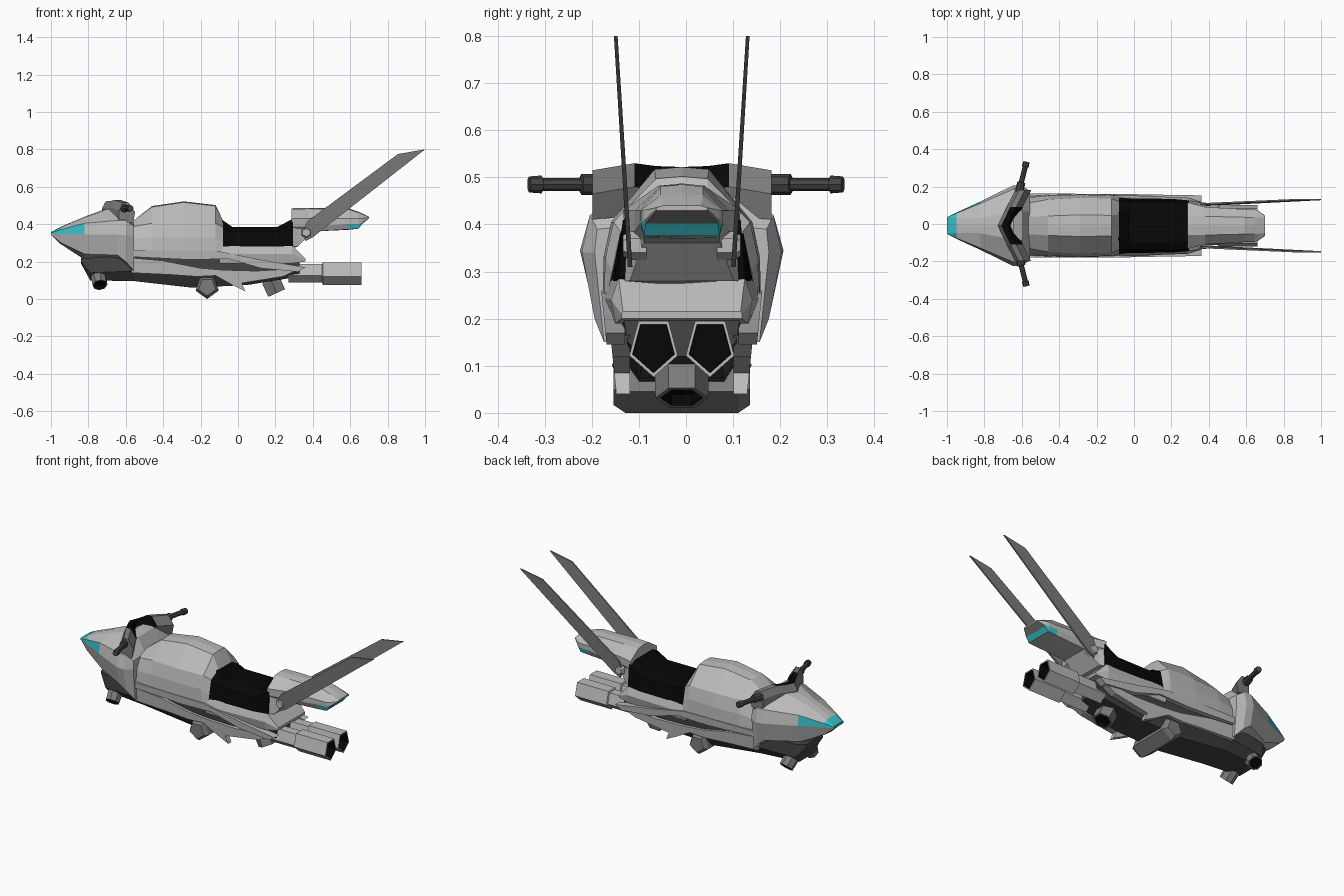
import bpy, bmesh, math
from mathutils import Vector

CY = -0.009  # body centre line


def mat(name, c):
    m = bpy.data.materials.new(name)
    m.diffuse_color = (*c, 1)
    return m


LIGHT = mat("light_grey", (.5, .5, .5))
MID = mat("mid_grey", (.2, .2, .2))
DARK = mat("dark_grey", (.06, .06, .06))
BLACK = mat("black", (.002, .002, .002))
CYAN = mat("cyan", (.04, .5, .56))


def skin(name, rings, mats, pick=lambda i, j: 0):
    """Join rings of points with flat quads and cap both ends (i = -1 / -2)."""
    bm = bmesh.new()
    vs = [[bm.verts.new(p) for p in r] for r in rings]
    n = len(rings[0])
    for i in range(len(vs) - 1):
        for j in range(n):
            k = (j + 1) % n
            f = bm.faces.new((vs[i][j], vs[i][k], vs[i + 1][k], vs[i + 1][j]))
            f.material_index = pick(i, j)
    bm.faces.new(vs[0]).material_index = pick(-1, 0)
    bm.faces.new(vs[-1]).material_index = pick(-2, 0)
    bmesh.ops.recalc_face_normals(bm, faces=bm.faces)
    me = bpy.data.meshes.new(name)
    bm.to_mesh(me)
    bm.free()
    for m in mats:
        me.materials.append(m)
    ob = bpy.data.objects.new(name, me)
    bpy.context.collection.objects.link(ob)
    return ob


def loft(name, sections, mats, pick=lambda i, b: 0):
    """Mirrored loft along x; each section is x and half outline (y, z) from top centre to bottom centre."""
    rings = []
    for x, half in sections:
        full = half + [(-y, z) for y, z in half[-2:0:-1]]
        rings.append([(x, CY + y, z) for y, z in full])
    n = len(rings[0])
    return skin(name, rings, mats, lambda i, j: pick(i, min(j, n - 1 - j)))


def turned(name, p0, p1, prof, n, mats, a0=0, squash=1, hollow=False):
    """n-sided part along p0-p1 with (distance fraction, radius) profile."""
    p0, p1 = Vector(p0), Vector(p1)
    d = (p1 - p0).normalized()
    up = Vector((0, 0, 1)) if abs(d.z) < .97 else Vector((1, 0, 0))
    up = (up - d * up.dot(d)).normalized()
    side = d.cross(up)
    rings = [[p0.lerp(p1, t) + r * (up * math.cos(a0 + math.tau * k / n)
              + side * squash * math.sin(a0 + math.tau * k / n)) for k in range(n)]
             for t, r in prof]
    last = len(prof) - 2
    return skin(name, rings, mats, lambda i, j: 1 if hollow and (i == -2 or i == last) else 0)


def plate(name, outline, y0, y1, mats):
    """Side panel from an (x, z) outline; y0 and y1 give y for a height z."""
    return skin(name, [[(x, f(z), z) for x, z in outline] for f in (y0, y1)], mats)


# Nose cowling with cyan light band
loft("nose_cowling", [
    (-1.0, [(0, .358), (.042, .358), (.045, .353), (.045, .347), (.04, .343), (0, .343)]),
    (-.95, [(0, .385), (.04, .383), (.066, .37), (.07, .348), (.058, .302), (0, .295)]),
    (-.82, [(0, .44), (.04, .435), (.12, .405), (.13, .345), (.10, .24), (0, .21)]),
    (-.645, [(0, .505), (.075, .50), (.195, .42), (.216, .345), (.19, .235), (0, .195)]),
    (-.60, [(0, .48), (.075, .48), (.195, .42), (.212, .34), (.185, .2), (0, .16)]),
    (-.555, [(0, .40), (.075, .40), (.18, .39), (.185, .34), (.165, .15), (0, .15)]),
], [LIGHT, CYAN], lambda i, b: 1 if i == -1 or (i == 0 and b < 3) or (i == 1 and b == 2) else 0)

# Dashboard chevron
dash = []
for y, xf, zt, zb in [(-.19, -.635, .515, .41), (-.1, -.68, .53, .42), (-.055, -.702, .524, .43), (0, -.728, .522, .43),
                      (.055, -.702, .524, .43), (.1, -.68, .53, .42), (.19, -.635, .515, .41)]:
    xb = xf + .085
    dash.append([(xf, CY + y, zt - .04), (xf + .02, CY + y, zt), (xb - .035, CY + y, zt),
                 (xb, CY + y, zt - .05), (xb - .01, CY + y, zb), (xf, CY + y, zb)])
skin("dashboard", dash, [MID, BLACK], lambda i, j: 1 if i in (1, 2, 3, 4) and j in (1, 2) else 0)

# Handlebar grips and front steering nozzles
for s, tag in ((-1, "right"), (1, "left")):
    turned("handlebar_" + tag, (-.615, s * .17, .485), (-.575, s * .333, .485),
           [(0, .022), (.32, .022), (.33, .014), (.83, .014), (.84, .019), (1, .017)], 8, [DARK])
    turned("front_nozzle_" + tag, (-.75, CY + s * .05, .15), (-.738, CY + s * .12, .075),
           [(0, .032), (.3, .032), (.35, .043), (1, .04), (1, .033), (.8, .03)], 8,
           [MID, BLACK], hollow=True)

# Tank
loft("tank", [
    (-.57, [(0, .41), (.045, .41), (.12, .385), (.15, .32), (.16, .24), (0, .22)]),
    (-.46, [(0, .497), (.052, .492), (.14, .405), (.16, .33), (.166, .24), (0, .22)]),
    (-.29, [(0, .522), (.058, .517), (.15, .405), (.166, .33), (.168, .24), (0, .22)]),
    (-.12, [(0, .502), (.055, .497), (.145, .405), (.162, .33), (.166, .24), (0, .2)]),
    (-.08, [(0, .42), (.06, .42), (.13, .385), (.148, .3), (.16, .24), (0, .2)]),
], [LIGHT])

# Seat
loft("seat", [
    (-.095, [(0, .43), (.06, .43), (.132, .385), (.152, .28), (0, .27)]),
    (-.065, [(0, .41), (.07, .41), (.13, .375), (.15, .28), (0, .27)]),
    (-.03, [(0, .385), (.09, .385), (.128, .36), (.147, .28), (0, .27)]),
    (.21, [(0, .385), (.09, .385), (.128, .36), (.143, .28), (0, .27)]),
    (.295, [(0, .43), (.08, .43), (.125, .41), (.135, .285), (0, .27)]),
], [BLACK])

# Body under the seat, sloping rear deck and neck carrying the tail
loft("seat_base", [
    (-.10, [(0, .282), (.15, .282), (.165, .24), (.15, .19), (0, .19)]),
    (.29, [(0, .287), (.134, .287), (.15, .24), (.14, .19), (0, .19)]),
    (.36, [(0, .215), (.125, .215), (.128, .21), (.128, .2), (0, .2)]),
], [LIGHT])
loft("tail_neck", [
    (.285, [(0, .4), (.12, .4), (.125, .28), (0, .27)]),
    (.32, [(0, .4), (.105, .4), (.11, .28), (0, .28)]),
    (.40, [(0, .385), (.085, .385), (.082, .36), (0, .36)]),
], [LIGHT])

# Tail with cyan rear light
loft("tail", [
    (.285, [(0, .485), (.05, .48), (.125, .43), (.12, .385), (.1, .36), (0, .36)]),
    (.38, [(0, .487), (.05, .482), (.10, .43), (.10, .385), (.08, .36), (0, .36)]),
    (.59, [(0, .485), (.045, .48), (.088, .43), (.088, .402), (.08, .372), (0, .37)]),
    (.645, [(0, .466), (.045, .462), (.087, .43), (.086, .402), (.08, .376), (0, .376)]),
    (.665, [(0, .457), (.044, .454), (.08, .43), (.08, .41), (.077, .402), (0, .402)]),
    (.70, [(0, .44), (.04, .44), (.053, .436), (.055, .433), (.053, .43), (0, .43)]),
], [LIGHT, CYAN, MID], lambda i, b: 1 if (i == 3 and b > 2) or (i == 2 and b == 3) else 2 if i == 4 and b > 2 else 0)

# Lower chassis
loft("chassis", [
    (-.84, [(0, .22), (.08, .22), (.08, .2), (.05, .19), (0, .19)]),
    (-.79, [(0, .22), (.11, .22), (.11, .14), (.07, .1), (0, .1)]),
    (-.55, [(0, .24), (.14, .24), (.135, .15), (.09, .095), (0, .095)]),
    (-.24, [(0, .24), (.14, .24), (.135, .13), (.09, .06), (0, .06)]),
    (.05, [(0, .24), (.14, .24), (.13, .13), (.09, .075), (0, .075)]),
    (.33, [(0, .21), (.125, .21), (.115, .15), (.08, .12), (0, .12)]),
], [DARK])

# Side armour swooshes and tail fins
upper = [(-.56, .26), (-.1, .255), (.12, .21), (.36, .17), (.32, .145), (.12, .165), (-.05, .215), (-.25, .21), (-.56, .225)]
lower = [(-.57, .22), (-.4, .205), (-.2, .165), (-.08, .155), (.1, .15), (.34, .165), (.24, .12), (.02, .085),
         (.04, .04), (-.03, .075), (-.12, .125), (-.22, .12), (-.36, .13), (-.57, .14)]
fin = [(1, .8), (.855, .775), (.37, .415), (.345, .36), (.36, .31), (.40, .33)]
for s, tag in ((-1, "right"), (1, "left")):
    plate("upper_armour_" + tag, upper, lambda z: CY + s * .12, lambda z: CY + s * (.145 + .1 * z), [LIGHT])
    plate("lower_armour_" + tag, lower, lambda z: CY + s * .11, lambda z: CY + s * (.135 + .1 * z), [LIGHT])
    plate("tail_fin_" + tag, fin, lambda z: CY + s * (.085 + .064 * z), lambda z: CY + s * (.096 + .06 * z), [MID])
    turned("fin_pivot_" + tag, (.365, CY + s * .075, .355), (.365, CY + s * .125, .355),
           [(0, .03), (.7, .03), (1, .022)], 6, [LIGHT])
    # Twin exhausts
    turned("exhaust_" + tag, (.27, CY + s * .06, .142), (.66, CY + s * .06, .142),
           [(0, .055), (.46, .055), (.47, .066), (1, .066), (1, .057), (.85, .055)], 5,
           [LIGHT, BLACK], a0=math.pi, squash=.82, hollow=True)

# Cross bar under the belly, pentagonal
bar = []
for y, r in ((-.145, .048), (-.12, .065), (.12, .065), (.145, .048)):
    bar.append([(-.165 + r * math.sin(math.tau * k / 5), CY + y, .065 - r * math.cos(math.tau * k / 5))
                for k in range(5)])
skin("belly_cross_bar", bar, [MID])

# Rear belly nozzle
turned("rear_nozzle", (.157, CY, .14), (.207, CY, .032),
       [(0, .05), (.3, .05), (.4, .058), (1, .056), (1, .045), (.8, .04)], 6,
       [MID, BLACK], a0=math.pi / 6, hollow=True)
